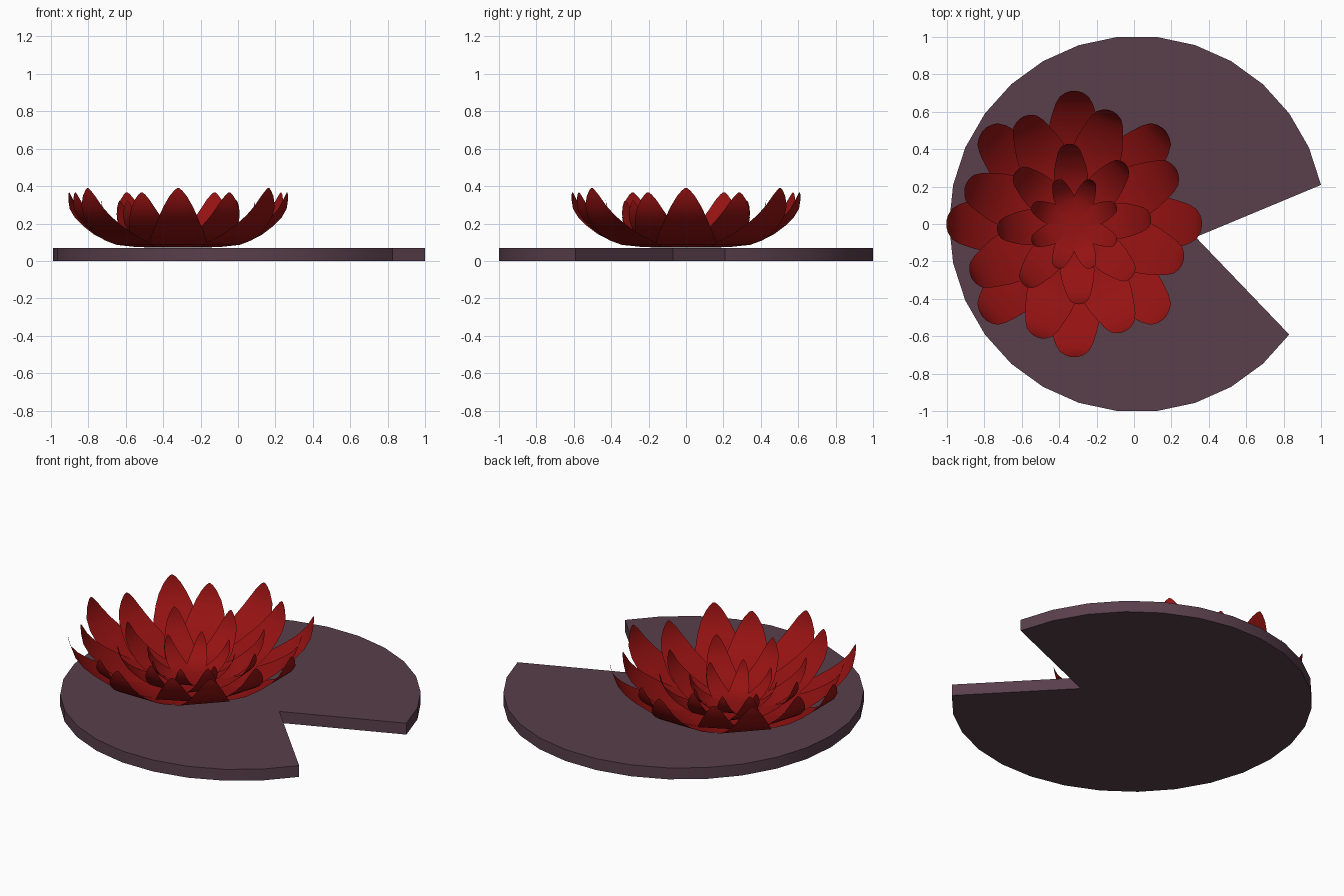
import bpy, bmesh
from math import sin, cos, radians

if "Cube" in bpy.data.objects:
    bpy.data.objects.remove(bpy.data.objects["Cube"])


def material(name, rgb):
    m = bpy.data.materials.new(name)
    m.diffuse_color = (*rgb, 1)
    m.use_nodes = True
    m.node_tree.nodes["Principled BSDF"].inputs["Base Color"].default_value = m.diffuse_color
    return m


def make_object(name, bm, mat, angle):
    mesh = bpy.data.meshes.new(name)
    bm.to_mesh(mesh)
    bm.free()
    ob = bpy.data.objects.new(name, mesh)
    bpy.context.collection.objects.link(ob)
    mesh.materials.append(mat)
    bpy.ops.object.select_all(action='DESELECT')
    ob.select_set(True)
    bpy.context.view_layer.objects.active = ob
    bpy.ops.object.shade_smooth_by_angle(angle=radians(angle))
    return ob


pad_mat = material("pad_purple", (0.10, 0.05, 0.07))
petal_mat = material("petal_red", (0.30, 0.006, 0.006))

# Lily pad: 30-sided disc with a wedge cut out, extruded upward
PAD_X, PAD_R, PAD_H = 0.0165, 1.0055, 0.07
bm = bmesh.new()
outline = [(0.33, -0.07)]
outline += [(PAD_X + PAD_R * cos(radians(a)), PAD_R * sin(radians(a)))
            for a in range(12, 325, 12)]
base = bm.faces.new([bm.verts.new((x, y, 0)) for x, y in outline])
ext = bmesh.ops.extrude_face_region(bm, geom=[base])
top = [v for v in ext["geom"] if isinstance(v, bmesh.types.BMVert)]
bmesh.ops.translate(bm, verts=top, vec=(0, 0, PAD_H))
bmesh.ops.recalc_face_normals(bm, faces=bm.faces)
make_object("lily_pad", bm, pad_mat, 30)

# Petal stations: distance from centre, rise, half width (outer petal size)
STATIONS = [(0.0, 0.0, 0.04), (0.10, 0.0, 0.085), (0.20, 0.002, 0.125),
            (0.33, 0.014, 0.155), (0.42, 0.038, 0.158), (0.50, 0.072, 0.147),
            (0.58, 0.122, 0.125), (0.64, 0.17, 0.105), (0.682, 0.222, 0.08),
            (0.702, 0.275, 0.048), (0.71, 0.305, 0.022), (0.712, 0.318, 0.005)]
REACH, RISE = 0.712, 0.318
FLOWER_X = -0.32


def petal_ring(name, reach, rise, turn, lift):
    bm = bmesh.new()
    for k in range(8):
        a = radians(turn + 45 * k)
        rows = []
        for r, z, w in STATIONS:
            r, w = r * reach / REACH, w * reach / REACH
            row = []
            for s in (-1, -0.5, 0, 0.5, 1):
                x = r * cos(a) - s * w * sin(a)
                y = r * sin(a) + s * w * cos(a)
                row.append(bm.verts.new((FLOWER_X + x * 0.96, y,
                                         PAD_H + lift + z * rise / RISE)))
            rows.append(row)
        for lo, hi in zip(rows, rows[1:]):
            for i in range(4):
                bm.faces.new((lo[i], hi[i], hi[i + 1], lo[i + 1]))
    # Petal faces point up and inward
    for f in bm.faces:
        f.normal_update()
        if f.normal.z < 0:
            f.normal_flip()
    make_object(name, bm, petal_mat, 60)


# Four nested rings of eight petals
petal_ring("outer_petals", 0.712, 0.318, 0, 0.002)
petal_ring("second_petals", 0.64, 0.292, 26.5, 0.005)
petal_ring("third_petals", 0.43, 0.245, 4, 0.008)
petal_ring("inner_petals", 0.255, 0.165, 22.5, 0.011)
